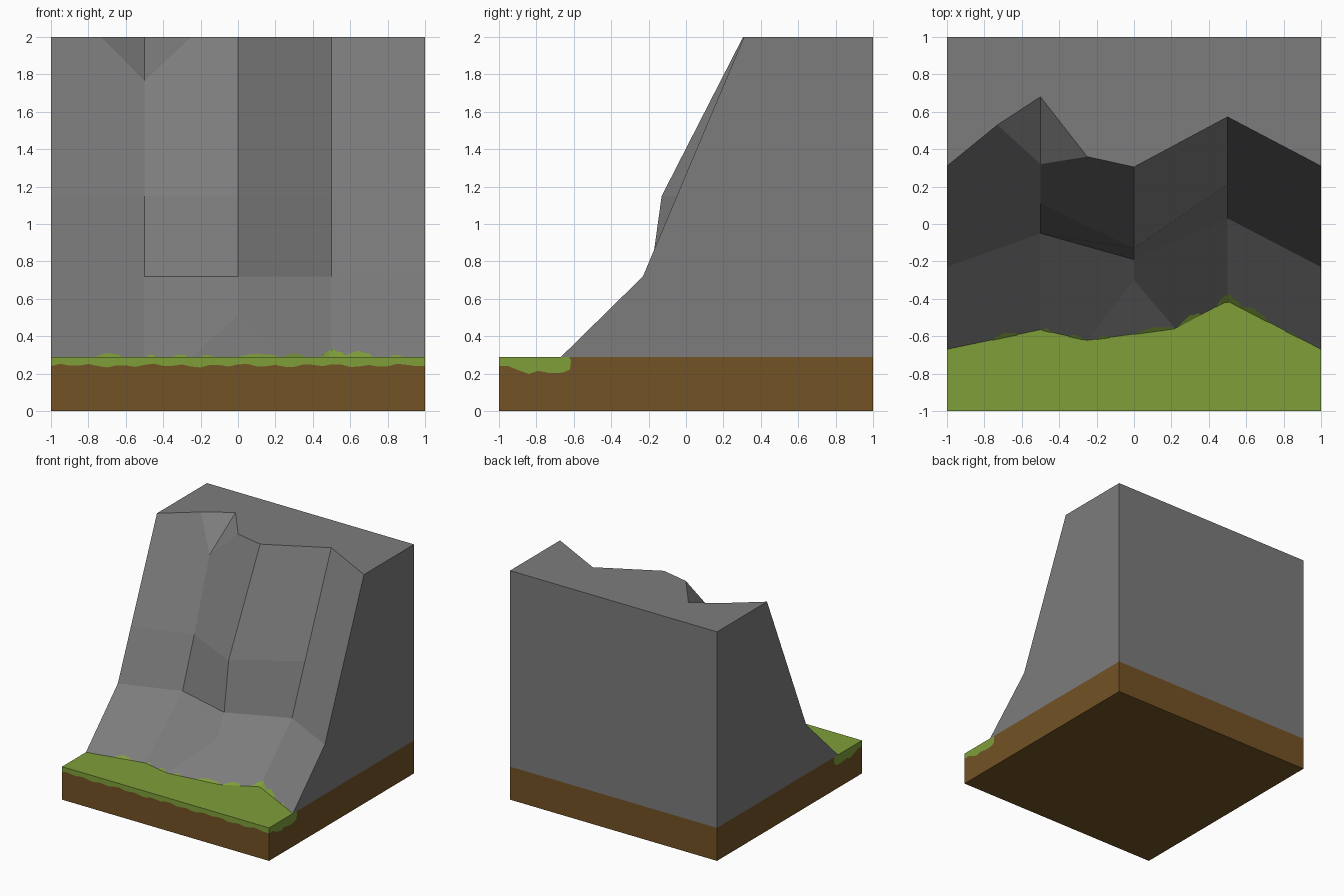
import bpy, bmesh, math
from mathutils import Vector
from mathutils.bvhtree import BVHTree

if "Cube" in bpy.data.objects:
    bpy.data.objects.remove(bpy.data.objects["Cube"])

G = 0.288          # ground height
B, C, T = 0.72, 1.15, 2.0   # ledge, crease and top heights
CORE = Vector((0, 0.95, 0.15))


def material(name, rgb):
    m = bpy.data.materials.new(name)
    m.diffuse_color = (*rgb, 1)
    m.use_nodes = True
    m.node_tree.nodes["Principled BSDF"].inputs["Base Color"].default_value = m.diffuse_color
    return m


rock = material("grey rock", (0.202, 0.202, 0.202))
green = material("grass green", (0.212, 0.345, 0.042))
brown = material("earth brown", (0.17, 0.084, 0.018))


def build(name, polys, mat):
    """Flat polygons joined into one mesh, all facing away from the core."""
    bm = bmesh.new()
    for pts in polys:
        f = bm.faces.new([bm.verts.new(p) for p in pts])
        f.normal_update()
        if f.normal.dot(f.calc_center_median() - CORE) < 0:
            f.normal_flip()
    bmesh.ops.remove_doubles(bm, verts=bm.verts, dist=0.0005)
    me = bpy.data.meshes.new(name)
    bm.to_mesh(me)
    bm.free()
    me.materials.append(mat)
    ob = bpy.data.objects.new(name, me)
    bpy.context.collection.objects.link(ob)
    return ob


def row(z, pairs):
    return {x: (x, y, z) for x, y in pairs}


# Cliff outlines at each height
foot = row(G, [(-1, -.67), (-.5, -.565), (-.25, -.622), (.22, -.558), (.5, -.41), (1, -.67)])
ledge = row(B, [(-1, -.23), (-.5, -.05), (0, -.19), (.5, .03), (1, -.23)])
crease = row(C, [(-1, -.049), (-.5, .11), (0, -.13), (.5, .211), (1, -.049)])
top = row(T, [(-1, .31), (-.73, .53), (-.5, .68), (-.25, .36), (0, .305), (.5, .573), (1, .31)])
toe = (0, -.30, .515)       # tip of the triangular facet at the foot
notch = (-.5, .32, 1.765)   # bottom of the notch in the rim

cliff = [
    # sloping foot
    [foot[-1], foot[-.5], ledge[-.5], ledge[-1]],
    [foot[-.5], foot[-.25], toe, ledge[0], ledge[-.5]],
    [foot[-.25], foot[.22], toe],
    [foot[.22], foot[.5], ledge[.5], ledge[0], toe],
    [foot[.5], foot[1], ledge[1], ledge[.5]],
    # upper wall
    [crease[-1], crease[-.5], notch, top[-.73], top[-1]],
    [crease[-.5], crease[0], top[0], top[-.25], notch],
    [crease[0], crease[.5], top[.5], top[0]],
    [crease[.5], crease[1], top[1], top[.5]],
    # notch
    [notch, top[-.5], top[-.73]],
    [notch, top[-.25], top[-.5]],
    # top and back
    list(top.values()) + [(1, 1, T), (-1, 1, T)],
    [(-1, 1, G), (1, 1, G), (1, 1, T), (-1, 1, T)],
]
xs = list(ledge)
for a, b in zip(xs, xs[1:]):    # middle band
    cliff.append([ledge[a], ledge[b], crease[b], crease[a]])
for s in (-1, 1):               # side walls
    cliff.append([foot[s], ledge[s], crease[s], top[s], (s, 1, T), (s, 1, G)])
cliff_ob = build("cliff", cliff, rock)

# Ragged lower edges of the grass on the front and sides
front_edge = [(-1 + i * .05, G - .045 + .007 * math.sin(i * 1.9) + .004 * math.sin(i * .7))
              for i in range(41)]
front_edge[0] = (-1, .24)
front_edge[-1] = (1, .24)
side_edge = [(-1, .24), (-.95, .24), (-.9, .22), (-.84, .198), (-.79, .215), (-.73, .203),
             (-.66, .205), (-.62, .222), (-.615, .27), (-.625, G)]

front_line = [(x, -1, z) for x, z in front_edge]
earth = [
    [(-1, -1, 0), (1, -1, 0)] + front_line[::-1],
    [(-1, -1, 0), (1, -1, 0), (1, 1, 0), (-1, 1, 0)],
    [(-1, 1, 0), (1, 1, 0), (1, 1, G), (-1, 1, G)],
]
grass = [
    [(-1, -1, G), (1, -1, G)] + front_line[::-1],
    [(-1, -1, G), (1, -1, G)] + list(foot.values())[::-1],
]
for s in (-1, 1):
    line = [(s, y, z) for y, z in side_edge]
    earth.append([(s, -1, 0)] + line + [(s, 1, G), (s, 1, 0)])
    grass.append([(s, -1, G)] + line)
build("earth_base", earth, brown)
build("grass_ground", grass, green)

# Thin grass tufts creeping up the cliff foot
tree = BVHTree.FromObject(cliff_ob, bpy.context.evaluated_depsgraph_get())
tufts = [(-.76, -.62, .022), (-.49, -.44, .014), (-.35, -.27, .014), (-.2, -.13, .012),
         (0, .22, .018), (.24, .36, .018), (.44, .58, .042), (.57, .72, .034), (.81, .88, .01)]


def on_cliff(x, z):
    hit = tree.ray_cast(Vector((x, -2, z)), Vector((0, 1, 0)))[0]
    return (x, hit.y - .004, z)


strips = []
for x0, x1, h in tufts:
    n = 6
    px = [x0 + (x1 - x0) * i / n for i in range(n + 1)]
    pz = [G + .002 + h * math.sin(math.pi * i / n) ** .6 * (.85 + .15 * math.cos(i * 2.3))
          if 0 < i < n else G + .002 for i in range(n + 1)]
    for i in range(n):
        quad = [on_cliff(px[i], G + .001), on_cliff(px[i + 1], G + .001),
                on_cliff(px[i + 1], pz[i + 1]), on_cliff(px[i], pz[i])]
        strips.append(quad)
build("grass_tufts", strips, green)
